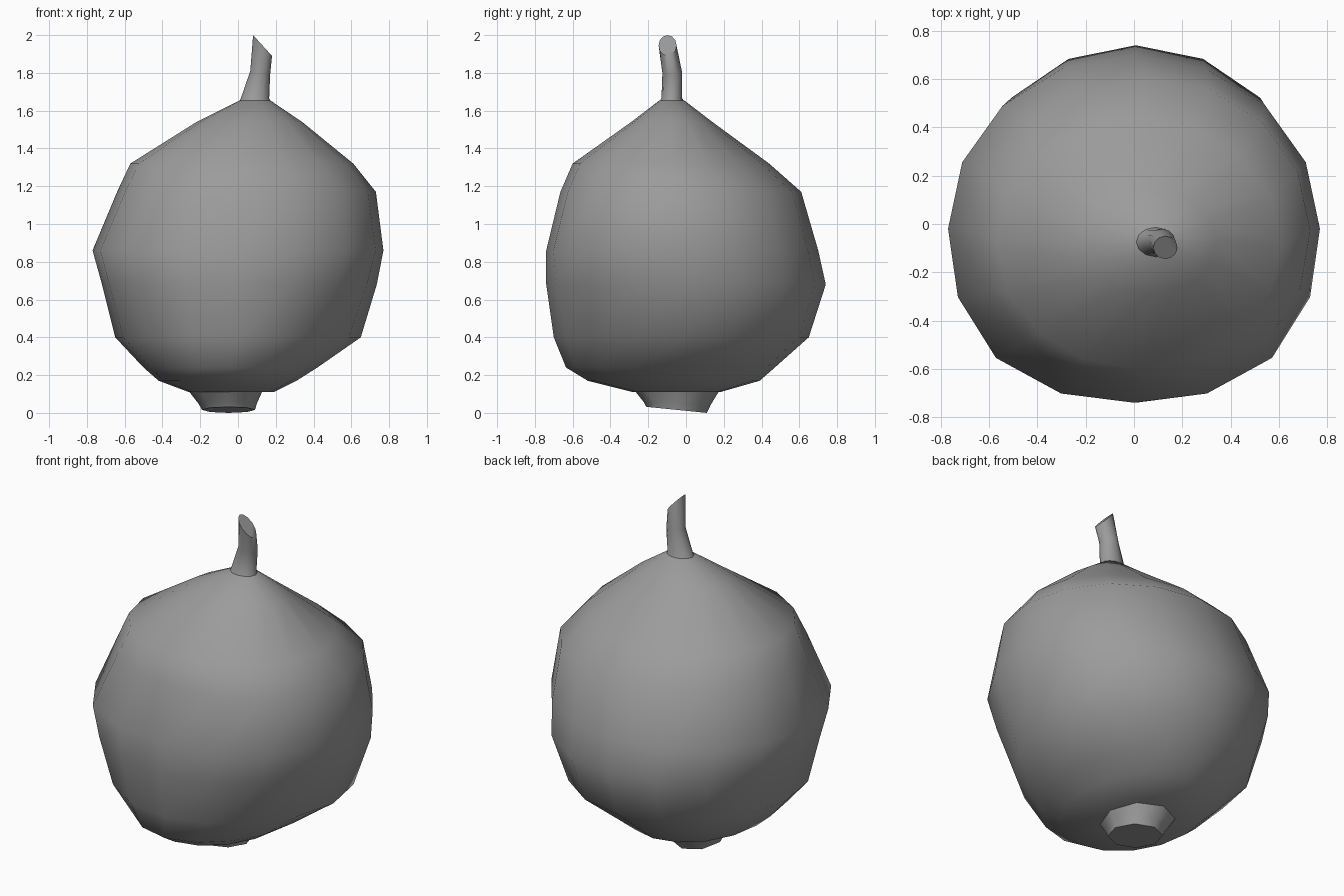
import bpy, bmesh, math

if "Cube" in bpy.data.objects:
    bpy.data.objects.remove(bpy.data.objects["Cube"])

grey = bpy.data.materials.new("dark_grey")
grey.diffuse_color = (0.33, 0.33, 0.33, 1)
grey.use_nodes = True
grey.node_tree.nodes["Principled BSDF"].inputs["Base Color"].default_value = grey.diffuse_color


def loft(name, rings, sides, angle):
    """Skin elliptical rings: (z, xmin, xmax, ymin, ymax, tilt_x, tilt_y, bulge_left, bulge_right).
    The bulges swell the two front diagonals."""
    bm = bmesh.new()
    loops = []
    for z, x0, x1, y0, y1, tx, ty, bl, br in rings:
        cx, cy, rx, ry = (x0 + x1) / 2, (y0 + y1) / 2, (x1 - x0) / 2, (y1 - y0) / 2
        loop = []
        for i in range(sides):
            a = 2 * math.pi * i / sides
            c, s = math.cos(a), math.sin(a)
            k = 0 if s > 0 else (bl if c < 0 else br)
            k = 1 + k * (2 * s * c) ** 2
            dx, dy = rx * c * k, ry * s * k
            loop.append(bm.verts.new((cx + dx, cy + dy, z + tx * dx + ty * dy)))
        loops.append(loop)
    for low, high in zip(loops, loops[1:]):
        for i in range(sides):
            j = (i + 1) % sides
            bm.faces.new((low[i], low[j], high[j], high[i]))
    bm.faces.new(loops[0][::-1])
    bm.faces.new(loops[-1])
    bmesh.ops.recalc_face_normals(bm, faces=bm.faces)
    mesh = bpy.data.meshes.new(name)
    bm.to_mesh(mesh)
    bm.free()
    mesh.materials.append(grey)
    obj = bpy.data.objects.new(name, mesh)
    bpy.context.collection.objects.link(obj)
    bpy.ops.object.select_all(action='DESELECT')
    obj.select_set(True)
    bpy.context.view_layer.objects.active = obj
    bpy.ops.object.shade_smooth_by_angle(angle=math.radians(angle))
    return obj


# Lopsided fruit body, bottom to top
loft("fruit_body", [
    (0.11, -0.26, 0.19, -0.28, 0.18, 0, 0, 0, 0),
    (0.17, -0.42, 0.31, -0.52, 0.39, 0, 0, 0, 0),
    (0.24, -0.50, 0.42, -0.635, 0.47, 0, 0, 0, -0.03),
    (0.40, -0.65, 0.65, -0.70, 0.65, 0, 0, 0.02, -0.05),
    (0.68, -0.72, 0.735, -0.74, 0.74, 0, 0, 0.05, 0.01),
    (0.86, -0.77, 0.77, -0.74, 0.70, 0, 0, 0.05, 0.05),
    (1.17, -0.64, 0.73, -0.665, 0.61, 0, 0, 0.03, 0.03),
    (1.32, -0.57, 0.61, -0.60, 0.44, 0, 0, 0, 0),
    (1.54, -0.22, 0.34, -0.29, 0.14, 0, 0, 0, 0),
    (1.655, 0.01, 0.17, -0.14, -0.01, 0, 0, 0, 0),
], 16, 50)

# Blossom end: short tapered stub with a slanted flat bottom
loft("blossom_end", [
    (0.016, -0.19, 0.09, -0.21, 0.11, 0, -0.1, 0, 0),
    (0.05, -0.21, 0.10, -0.225, 0.13, 0, -0.05, 0, 0),
    (0.14, -0.28, 0.14, -0.29, 0.19, 0, 0, 0, 0),
], 8, 50)

# Bent stem with a slanted cut
loft("stem", [
    (1.60, -0.02, 0.20, -0.17, 0.02, 0, 0, 0, 0),
    (1.665, 0.015, 0.165, -0.13, -0.02, 0, 0, 0, 0),
    (1.80, 0.065, 0.17, -0.125, -0.02, -0.2, 0, 0, 0),
    (1.945, 0.08, 0.18, -0.145, -0.05, -1.1, 0, 0, 0),
], 12, 50)
